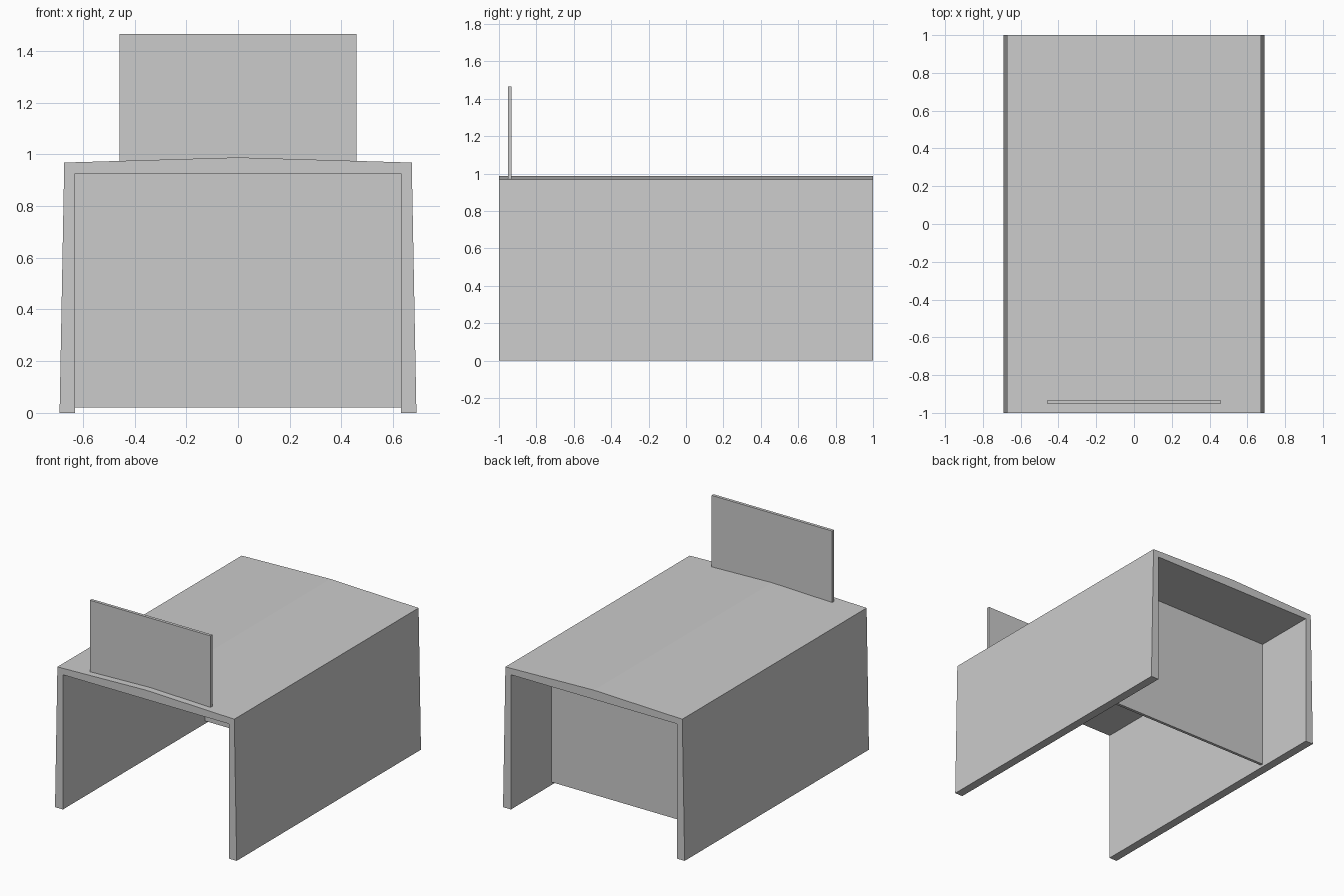
import bpy
import bmesh

cube = bpy.data.objects.get("Cube")
if cube:
    bpy.data.objects.remove(cube, do_unlink=True)

# One plain grey for every part
grey = bpy.data.materials.new("plain_grey")
grey.use_nodes = True
COLOUR = (0.6, 0.6, 0.6, 1.0)
grey.diffuse_color = COLOUR
for node in grey.node_tree.nodes:
    if node.type == "BSDF_PRINCIPLED":
        node.inputs["Base Color"].default_value = COLOUR


def extrude_profile(name, half, y_front, y_back):
    """Mirror a half outline in x and extrude it along y."""
    outline = half + [(-x, z) for x, z in reversed(half) if x > 0]
    bm = bmesh.new()
    face = bm.faces.new([bm.verts.new((x, y_front, z)) for x, z in outline])
    result = bmesh.ops.extrude_face_region(bm, geom=[face])
    moved = [v for v in result["geom"] if isinstance(v, bmesh.types.BMVert)]
    bmesh.ops.translate(bm, verts=moved, vec=(0, y_back - y_front, 0))
    bmesh.ops.recalc_face_normals(bm, faces=bm.faces)
    mesh = bpy.data.meshes.new(name)
    bm.to_mesh(mesh)
    bm.free()
    mesh.materials.append(grey)
    obj = bpy.data.objects.new(name, mesh)
    bpy.context.collection.objects.link(obj)
    return obj


def board(name, half_width, bottom, top, y_front, y_back):
    """Upright rectangular board."""
    half = [(half_width, bottom), (half_width, top)]
    return extrude_profile(name, half, y_front, y_back)


# Walls and shallow ridged roof as one open-ended shell:
# inner ceiling corner, inner foot, outer foot, eaves, ridge
shell = [(0.63, 0.925), (0.63, 0), (0.69, 0), (0.672, 0.968), (0, 0.988)]
extrude_profile("shelter_shell", shell, -1, 1)

# Partition hung between the walls, just clear of the ground
board("inner_partition", 0.63, 0.02, 0.926, 0.54, 0.56)

# Upright board standing on the front of the roof
board("roof_board", 0.458, 0.965, 1.465, -0.953, -0.932)
